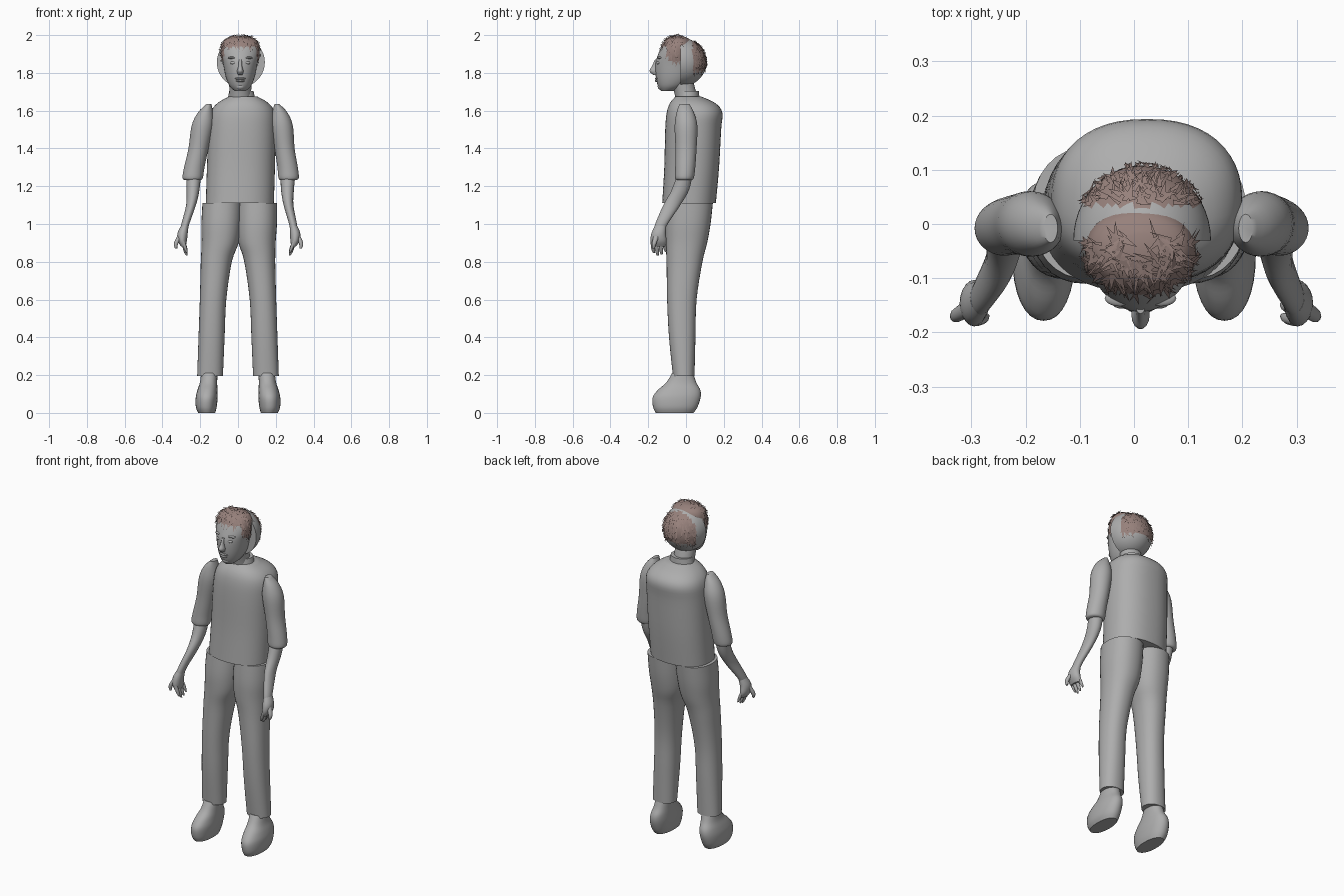
import bpy, bmesh, math, random
from mathutils import Vector, Matrix

random.seed(4)
cube = bpy.data.objects.get("Cube")
if cube:
    bpy.data.objects.remove(cube)


def material(name, colour):
    mat = bpy.data.materials.new(name)
    mat.use_nodes = True
    mat.diffuse_color = (*colour, 1)
    mat.node_tree.nodes["Principled BSDF"].inputs["Base Color"].default_value = (*colour, 1)
    return mat


GREY = material("plain grey", (.42, .42, .42))
HAIR = material("hair brown", (.31, .22, .2))


def finish(name, bm, angle=45, mats=(GREY, HAIR)):
    bmesh.ops.recalc_face_normals(bm, faces=bm.faces)
    mesh = bpy.data.meshes.new(name)
    bm.to_mesh(mesh)
    bm.free()
    for mat in mats:
        mesh.materials.append(mat)
    mesh.shade_smooth()
    mesh.set_sharp_from_angle(angle=math.radians(angle))
    obj = bpy.data.objects.new(name, mesh)
    bpy.context.collection.objects.link(obj)
    return obj


def sway(z):
    """Sideways lean of the body's centre line."""
    return .025 * max(0, (z - .8) / .8)


def smooth_rows(rows, steps):
    """Catmull-Rom through the section rows."""
    pts = [Vector(r) for r in rows]
    pts = [pts[0]] + pts + [pts[-1]]
    out = []
    for a, b, c, d in zip(pts, pts[1:], pts[2:], pts[3:]):
        for i in range(steps):
            t = i / steps
            out.append(.5 * (2 * b + (c - a) * t + (2 * a - 5 * b + 4 * c - d) * t ** 2
                             + (3 * b - a - 3 * c + d) * t ** 3))
    return out + [pts[-1]]


def loft(name, rows, side=1, power=2, sides=32, steps=4, centre=None, paint=None):
    """Rows are: height, centre x, centre y, half width, half depth."""
    bm = bmesh.new()
    rings = []
    for z, cx, cy, rx, ry in smooth_rows(rows, steps):
        mid = sway(z) if centre is None else centre
        ring = []
        for i in range(sides):
            a = math.tau * i / sides
            c, s = math.cos(a), math.sin(a)
            x = rx * math.copysign(abs(c) ** (2 / power), c)
            y = ry * math.copysign(abs(s) ** (2 / power), s)
            ring.append(bm.verts.new((mid + side * cx + x, cy + y, z)))
        rings.append(ring)
    for lo, hi in zip(rings, rings[1:]):
        for i in range(sides):
            j = (i + 1) % sides
            bm.faces.new((lo[i], lo[j], hi[j], hi[i]))
    bm.faces.new(rings[0])
    bm.faces.new(rings[-1])
    if paint:
        for f in bm.faces:
            f.material_index = int(paint(f.calc_center_median()))
    return finish(name, bm)


def ball(name, at, size):
    bm = bmesh.new()
    bmesh.ops.create_uvsphere(bm, u_segments=16, v_segments=10, radius=1,
                              matrix=Matrix.Translation(at) @ Matrix.Diagonal((*size, 1)))
    return finish(name, bm)


def strands(name, source, count, keep):
    """Thin tapered locks lying on the hair-coloured faces of a part."""
    spots = [p for p in source.data.polygons if p.material_index and keep(p.center)]
    bm = bmesh.new()
    for _ in range(count):
        p = random.choice(spots)
        n = p.normal
        flow = Vector((random.uniform(-.7, .7), random.uniform(-.7, .7), -1))
        flow = (flow - n * flow.dot(n)).normalized()
        across = n.cross(flow) * random.uniform(.003, .007)
        root = p.center + n * .003
        tip = root + flow * random.uniform(.02, .045) + n * .002
        bm.faces.new([bm.verts.new(v) for v in (root - across, root + across, tip)])
    return finish(name, bm, mats=(HAIR,))


# Shirt body, collar and neck
loft("shirt", [(1.11, 0, .016, .18, .142), (1.3, 0, .03, .18, .145),
               (1.5, 0, .038, .178, .148), (1.59, 0, .045, .17, .147),
               (1.64, 0, .035, .135, .12), (1.675, 0, .012, .075, .068)], power=2.3, sides=48)
loft("collar", [(1.6, 0, .012, .085, .065), (1.66, 0, .012, .073, .06), (1.705, 0, .012, .064, .056)],
     centre=.018)
loft("neck", [(1.62, 0, .01, .06, .055), (1.7, 0, -.005, .058, .058), (1.78, 0, -.03, .06, .06)],
     centre=.012)

# Limbs, mirrored about the leaning centre line
for side, word in ((1, "left"), (-1, "right")):
    loft(word + "_trouser_leg", [
        (.195, .148, -.012, .068, .057), (.4, .14, -.02, .069, .07), (.6, .132, -.022, .07, .078),
        (.8, .115, -.008, .082, .095), (.9, .098, .002, .098, .11), (1, .094, .01, .106, .12),
        (1.11, .092, .02, .106, .122)], side, power=2.2)
    loft(word + "_shoe", [
        (0, .166, -.06, .045, .1), (.03, .168, -.057, .055, .117), (.08, .166, -.05, .058, .127),
        (.12, .162, -.037, .053, .113), (.16, .156, -.025, .046, .08), (.21, .152, -.018, .043, .056)],
        side, power=2.2)
    loft(word + "_sleeve", [
        (1.232, .253, -.008, .042, .04), (1.245, .254, -.008, .054, .05), (1.3, .247, -.004, .054, .053),
        (1.4, .228, 0, .053, .056), (1.52, .21, 0, .058, .06), (1.59, .197, -.004, .04, .046),
        (1.635, .18, -.008, .013, .026)], side)
    loft(word + "_forearm", [
        (.96, .291, -.143, .02, .028), (1, .285, -.13, .021, .033), (1.1, .258, -.075, .026, .045),
        (1.18, .25, -.03, .034, .046), (1.27, .25, -.004, .04, .04)], side, sides=20)
    loft(word + "_palm", [
        (.88, .292, -.146, .012, .035), (.91, .298, -.146, .024, .043), (.95, .298, -.145, .027, .038),
        (.99, .288, -.135, .02, .03)], side, sides=20)
    for k in range(4):
        y = -.178 + k * .021
        drop = .014 * abs(k - 1.3)
        loft(f"{word}_finger_{k + 1}", [
            (.828 + drop, .272, y + .008, .004, .005), (.85 + drop, .28, y + .004, .009, .01),
            (.91, .295, y, .011, .011)], side, sides=10)
    loft(word + "_thumb", [
        (.87, .33, -.172, .006, .007), (.9, .33, -.168, .012, .013), (.955, .302, -.15, .014, .017)],
        side, sides=10)

# Head with painted front hair
MID = .012


def front_hair(c):
    return c.z > 1.935 or (c.z > 1.86 and c.y > -.1)


head = loft("head", [
    (1.703, 0, -.1, .028, .03), (1.73, 0, -.077, .056, .071), (1.78, 0, -.06, .077, .1),
    (1.85, 0, -.055, .091, .107), (1.9, 0, -.052, .102, .095), (1.95, 0, -.045, .098, .08),
    (1.98, 0, -.043, .076, .06), (1.995, 0, -.043, .03, .025)], centre=MID, paint=front_hair)

# Face details
loft("nose", [(1.79, 0, -.163, .012, .012), (1.81, 0, -.167, .017, .027),
              (1.835, 0, -.163, .01, .018), (1.87, 0, -.155, .008, .01)], centre=MID, sides=14)
for z, wide in ((1.77, .028), (1.758, .023)):
    ball("lip", (MID, -.152, z), (wide, .013, .007))
ball("chin", (MID, -.128, 1.727), (.025, .022, .018))
for side, word in ((1, "left"), (-1, "right")):
    ball(word + "_eye", (MID + side * .036, -.144, 1.853), (.017, .012, .009))
    ball(word + "_brow", (MID + side * .038, -.137, 1.88), (.028, .015, .007))

# Rear half shell of the head, hair on its back
bm = bmesh.new()
bmesh.ops.create_uvsphere(bm, u_segments=48, v_segments=28, radius=1,
                          matrix=Matrix.Translation((.015, -.03, 1.856))
                          @ Matrix.Diagonal((.127, .138, .13, 1)))
cut = bmesh.ops.bisect_plane(bm, geom=bm.verts[:] + bm.edges[:] + bm.faces[:],
                             plane_co=(0, -.03, 0), plane_no=(0, -1, 0), clear_outer=True)
bmesh.ops.holes_fill(bm, edges=[e for e in cut["geom_cut"] if isinstance(e, bmesh.types.BMEdge)])
for f in bm.faces:
    c = f.calc_center_median()
    f.material_index = int(c.y > .035 and c.z > 1.82)
shell = finish("rear_head_shell", bm)

# Loose locks
strands("front_hair_locks", head, 220, lambda c: c.y < -.025)
strands("rear_hair_locks", shell, 220, lambda c: True)
